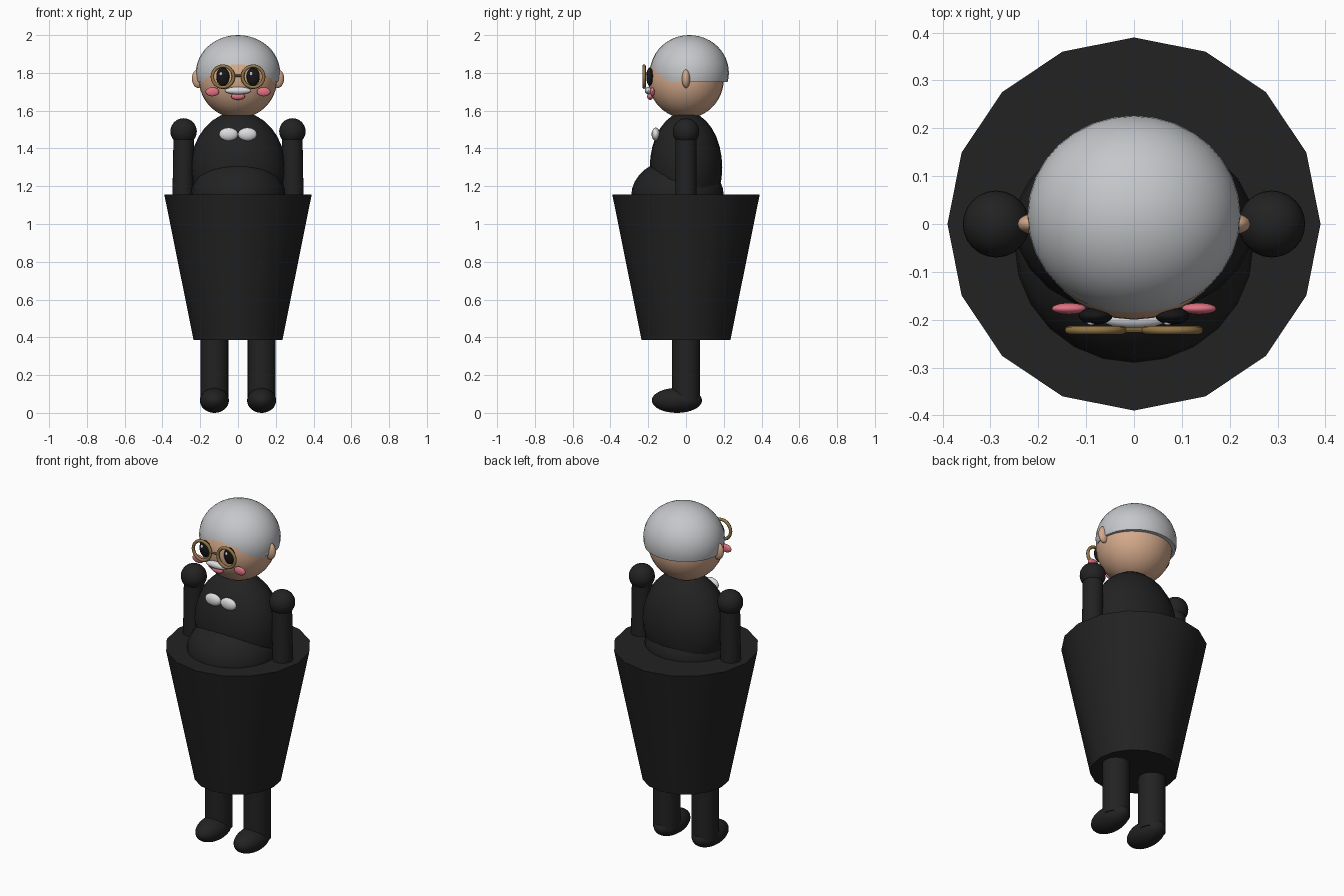
import bpy, bmesh, math
from mathutils import Matrix, Vector

if "Cube" in bpy.data.objects:
    bpy.data.objects.remove(bpy.data.objects["Cube"])


def mat(name, col):
    m = bpy.data.materials.new(name)
    m.diffuse_color = (*col, 1)
    m.use_nodes = True
    m.node_tree.nodes["Principled BSDF"].inputs["Base Color"].default_value = m.diffuse_color
    return m


BLACK = mat("black", (0.016, 0.016, 0.016))
SKIN = mat("skin", (0.66, 0.40, 0.26))
HAIR = mat("silver hair", (0.56, 0.57, 0.59))
WHITE = mat("white", (0.72, 0.72, 0.74))
GOLD = mat("gold", (0.29, 0.18, 0.06))
PINK = mat("pink", (0.75, 0.17, 0.22))
EYE = mat("eye black", (0.008, 0.008, 0.009))


def finish(name, bm, material, smooth=True):
    me = bpy.data.meshes.new(name)
    bm.to_mesh(me)
    bm.free()
    me.materials.append(material)
    ob = bpy.data.objects.new(name, me)
    bpy.context.collection.objects.link(ob)
    if smooth:
        bpy.ops.object.select_all(action='DESELECT')
        ob.select_set(True)
        bpy.context.view_layer.objects.active = ob
        bpy.ops.object.shade_smooth_by_angle(angle=math.radians(40))
    return ob


def ellipsoid(name, c, r, material, seg=24, rings=16, cut=None):
    bm = bmesh.new()
    bmesh.ops.create_uvsphere(bm, u_segments=seg, v_segments=rings, radius=1)
    bmesh.ops.transform(bm, matrix=Matrix.Translation(c) @ Matrix.Diagonal((*r, 1)), verts=bm.verts)
    if cut is not None:  # keep only what lies above the cut height
        res = bmesh.ops.bisect_plane(bm, geom=bm.verts[:] + bm.edges[:] + bm.faces[:],
                                     plane_co=(0, 0, cut), plane_no=(0, 0, 1), clear_inner=True)
        rim = [e for e in res["geom_cut"] if isinstance(e, bmesh.types.BMEdge)]
        bmesh.ops.edgeloop_fill(bm, edges=rim)
    return finish(name, bm, material)


def rod(name, a, b, r1, r2, material, seg=24, smooth=True):
    a, b = Vector(a), Vector(b)
    bm = bmesh.new()
    bmesh.ops.create_cone(bm, cap_ends=True, segments=seg, radius1=r1, radius2=r2, depth=(b - a).length)
    rot = (b - a).to_track_quat('Z', 'Y').to_matrix().to_4x4()
    bmesh.ops.transform(bm, matrix=Matrix.Translation((a + b) / 2) @ rot, verts=bm.verts)
    return finish(name, bm, material, smooth)


# Tapered barrel body
rod("barrel", (0, 0, 0.385), (0, 0, 1.155), 0.235, 0.39, BLACK, 16)

# Torso and belly
ellipsoid("torso", (0, 0, 1.30), (0.25, 0.192, 0.295), BLACK)
ellipsoid("belly", (0, -0.045, 1.15), (0.25, 0.245, 0.195), BLACK)

# Head, hair cap
ellipsoid("head", (0, 0, 1.767), (0.207, 0.20, 0.207), SKIN, 32, 24)
ellipsoid("hair", (0, 0.018, 1.80), (0.223, 0.209, 0.20), HAIR, 32, 24, cut=1.753)

# Moustache, mouth
ellipsoid("mouth", (0, -0.19, 1.675), (0.036, 0.016, 0.018), PINK)
ellipsoid("moustache", (0, -0.198, 1.706), (0.07, 0.02, 0.02), WHITE)

# Spectacle bridge
rod("glasses_bridge", (-0.025, -0.222, 1.785), (0.025, -0.222, 1.785), 0.006, 0.006, GOLD, 8)

for s, side in ((-1, "left"), (1, "right")):
    # Limbs
    rod(side + "_arm", (s * 0.293, 0, 1.10), (s * 0.286, 0, 1.49), 0.055, 0.055, BLACK)
    ellipsoid(side + "_hand", (s * 0.288, 0, 1.49), (0.07, 0.07, 0.07), BLACK)
    rod(side + "_leg", (s * 0.125, 0, 0.06), (s * 0.125, 0, 0.40), 0.074, 0.074, BLACK)
    ellipsoid(side + "_foot", (s * 0.125, -0.048, 0.066), (0.077, 0.133, 0.066), BLACK)
    # Face details
    ellipsoid(side + "_ear", (s * 0.21, 0, 1.77), (0.034, 0.022, 0.05), SKIN, 16, 12)
    ellipsoid(side + "_eye", (s * 0.08, -0.192, 1.78), (0.035, 0.018, 0.048), EYE)
    ellipsoid(side + "_eye_glint", (s * 0.08 - 0.01, -0.207, 1.795), (0.008, 0.005, 0.01), WHITE, 12, 8)
    ellipsoid(side + "_cheek", (s * 0.136, -0.177, 1.70), (0.036, 0.012, 0.024), PINK)
    # Bow tie halves
    ellipsoid(side + "_bow", (s * 0.05, -0.16, 1.475), (0.05, 0.022, 0.035), WHITE)
    # Spectacle ring
    bpy.ops.mesh.primitive_torus_add(location=(s * 0.08, -0.222, 1.78), rotation=(math.pi / 2, 0, 0),
                                     major_radius=0.056, minor_radius=0.009,
                                     major_segments=32, minor_segments=8)
    ring = bpy.context.object
    ring.name = side + "_glasses_ring"
    ring.data.materials.append(GOLD)
    bpy.ops.object.shade_smooth_by_angle(angle=math.radians(50))
